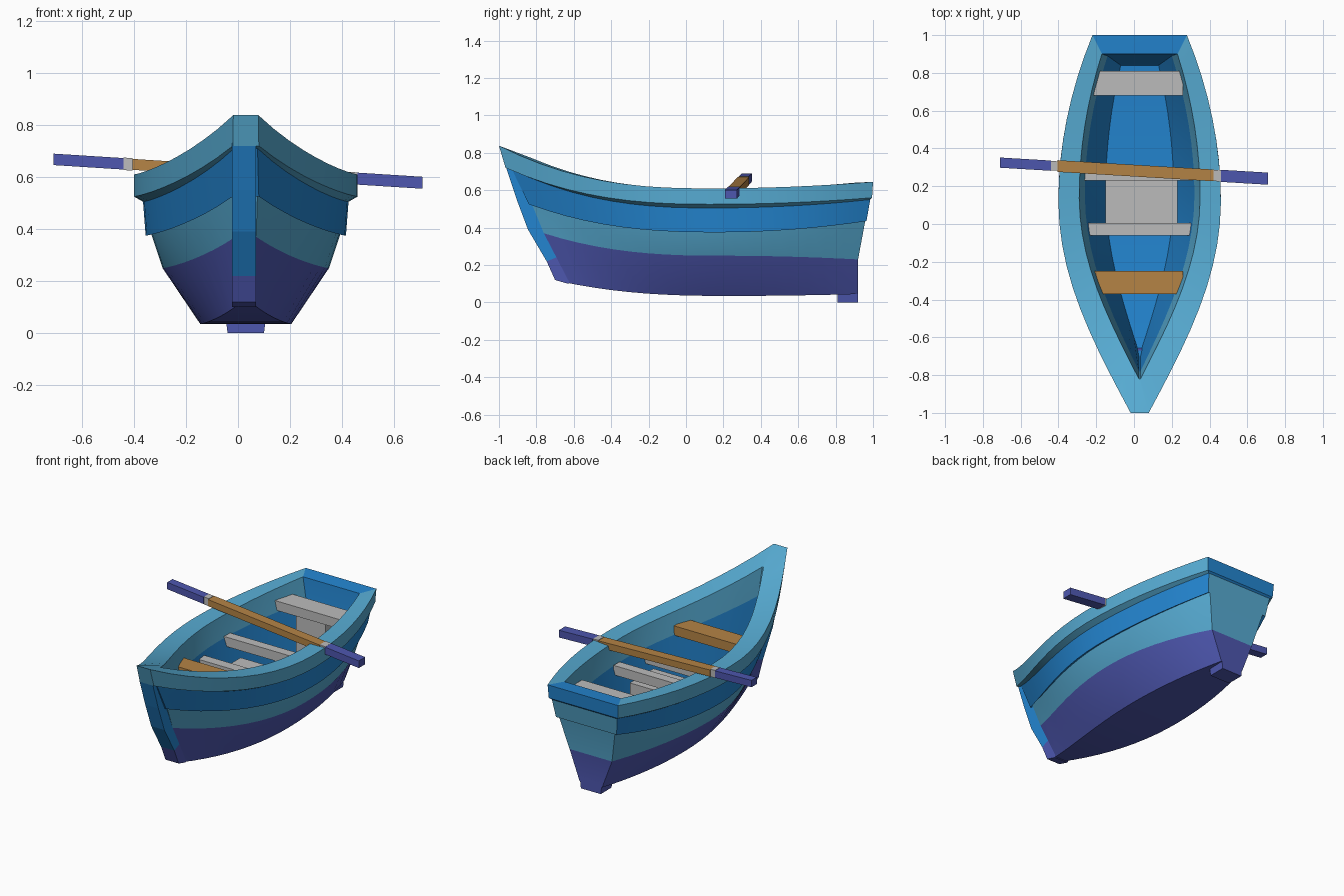
import bpy, bmesh, math
from mathutils import Vector

if "Cube" in bpy.data.objects:
    bpy.data.objects.remove(bpy.data.objects["Cube"], do_unlink=True)

CX = 0.03  # hull centreline


def make_material(name, rgb):
    m = bpy.data.materials.new(name)
    m.use_nodes = True
    m.diffuse_color = (*rgb, 1)
    m.node_tree.nodes["Principled BSDF"].inputs["Base Color"].default_value = (*rgb, 1)
    return m


PURPLE, TEAL, BLUE, WOOD, GREY = range(5)
MATS = [make_material("purple paint", (0.075, 0.095, 0.43)),
        make_material("pale teal paint", (0.095, 0.41, 0.65)),
        make_material("blue paint", (0.017, 0.235, 0.63)),
        make_material("orange wood", (0.46, 0.23, 0.06)),
        make_material("light grey", (0.5, 0.5, 0.5))]


def finish(name, bm):
    bmesh.ops.recalc_face_normals(bm, faces=bm.faces)
    me = bpy.data.meshes.new(name)
    bm.to_mesh(me)
    bm.free()
    for m in MATS:
        me.materials.append(m)
    ob = bpy.data.objects.new(name, me)
    bpy.context.collection.objects.link(ob)
    return ob


def prism(name, bottom, top, colour):
    """Solid between two matching four-corner loops."""
    bm = bmesh.new()
    a = [bm.verts.new(p) for p in bottom]
    b = [bm.verts.new(p) for p in top]
    bm.faces.new(a)
    bm.faces.new(b)
    for i in range(4):
        j = (i + 1) % 4
        bm.faces.new((a[i], a[j], b[j], b[i]))
    for f in bm.faces:
        f.material_index = colour
    return finish(name, bm)


def box(name, x0, x1, y0, y1, z0, z1, colour, taper=0.0):
    def loop(z, t):
        return [(x0 + t, y0, z), (x1 - t, y0, z), (x1 - t, y1, z), (x0 + t, y1, z)]
    return prism(name, loop(z0, taper), loop(z1, 0), colour)


# Hull: one ring per level, from the bottom edge over the rail to the floor
# bow y, stern y, half widths (bow, middle, stern), heights (bow, middle, stern)
LEVELS = [
    (-.66, .92, .03, .175, .08, .11, .035, .045),
    (-.76, .92, .04, .32, .15, .37, .25, .23),
    (-.83, .96, .045, .365, .20, .54, .385, .445),
    (-.84, .965, .05, .385, .215, .525, .375, .435),
    (-.93, .985, .045, .395, .23, .71, .505, .55),
    (-.965, .995, .05, .43, .245, .72, .525, .56),
    (-1, 1, .048, .43, .25, .838, .61, .645),
    (-.82, .9, .004, .32, .20, .77, .605, .64),
    (-.78, .89, .004, .29, .17, .6, .48, .5),
    (-.68, .84, .004, .18, .10, .22, .17, .2),
]
STRIPS = [PURPLE, TEAL, BLUE, BLUE, TEAL, TEAL, TEAL, TEAL, BLUE]
TRANSOM = [PURPLE, TEAL, TEAL, TEAL, BLUE, BLUE, BLUE, BLUE, BLUE]
N = 19
MID = 0.56


def station(level, u):
    yb, ys, wb, wm, ws, zb, zm, zs = level
    if u < MID:
        s = u / MID
        w = wb + (wm - wb) * math.sin(s * math.pi / 2)
        z = zm + (zb - zm) * (1 - s) ** 2.5
    else:
        s = (u - MID) / (1 - MID)
        w = wm + (ws - wm) * s * s
        z = zm + (zs - zm) * s * s
    return w, yb + (ys - yb) * u, z


bm = bmesh.new()
rings = []
for level in LEVELS:
    pts = [station(level, i / (N - 1)) for i in range(N)]
    ring = [bm.verts.new((CX + w, y, z)) for w, y, z in reversed(pts)]
    ring += [bm.verts.new((CX - w, y, z)) for w, y, z in pts]
    rings.append(ring)
total = 2 * N
for i, colour in enumerate(STRIPS):
    lo, hi = rings[i], rings[i + 1]
    for j in range(total):
        k = (j + 1) % total
        f = bm.faces.new((lo[j], lo[k], hi[k], hi[j]))
        f.material_index = TRANSOM[i] if j == total - 1 else colour
# Bottom and floor
for ring, colour in ((rings[0], PURPLE), (rings[-1], BLUE)):
    for j in range(N - 1):
        f = bm.faces.new((ring[j], ring[j + 1], ring[total - 2 - j], ring[total - 1 - j]))
        f.material_index = colour
hull = finish("hull", bm)
bpy.context.view_layer.objects.active = hull
hull.select_set(True)
bpy.ops.object.shade_smooth_by_angle(angle=math.radians(25))
hull.select_set(False)

# Stem post: outer and inner edge points, purple at the foot
STEM = [(-.63, .1, -.6, .12), (-.7, .12, -.64, .18), (-.745, .22, -.67, .25),
        (-.845, .39, -.76, .4), (-.905, .55, -.82, .55), (-.965, .73, -.9, .73)]
bm = bmesh.new()
rows = [[bm.verts.new((CX + x, y, z)) for x, y, z in
         ((-.053, a, b), (.04, a, b), (.04, c, d), (-.053, c, d))] for a, b, c, d in STEM]
bm.faces.new(rows[0])
bm.faces.new(rows[-1]).material_index = BLUE
for i in range(len(rows) - 1):
    for j in range(4):
        k = (j + 1) % 4
        f = bm.faces.new((rows[i][j], rows[i][k], rows[i + 1][k], rows[i + 1][j]))
        f.material_index = PURPLE if i < 2 else BLUE
finish("stem_post", bm)

# Skeg under the stern
box("skeg", CX - .08, CX + .08, .81, .92, 0, .08, PURPLE, taper=.01)

# Seats and supports
box("stern_seat", -.22, .26, .68, .81, .5, .56, GREY)
box("stern_seat_support", -.08, .13, .7, .78, .18, .5, GREY)
box("rear_middle_seat", -.28, .31, .23, .29, .43, .49, GREY)
box("front_middle_seat", -.25, .32, -.06, .005, .4, .46, GREY)
box("middle_chest", -.15, .23, 0, .24, .17, .38, GREY)
box("bow_seat", -.22, .26, -.37, -.25, .49, .55, WOOD)

# Oar laid across the rails, in coloured lengths
START, END = Vector((-.71, .325, .668)), Vector((.71, .24, .578))


def oar_part(name, x0, x1, half_y, half_z, colour):
    loops = []
    for x in (x0, x1):
        p = START.lerp(END, (x - START.x) / (END.x - START.x))
        loops.append([p + Vector((0, a * half_y, b * half_z))
                      for a, b in ((-1, -1), (1, -1), (1, 1), (-1, 1))])
    prism(name, loops[0], loops[1], colour)


oar_part("oar_right_blade", -.71, -.44, .027, .022, PURPLE)
oar_part("oar_right_collar", -.44, -.405, .025, .024, GREY)
oar_part("oar_shaft", -.405, .42, .031, .021, WOOD)
oar_part("oar_left_collar", .42, .46, .03, .024, GREY)
oar_part("oar_left_blade", .46, .71, .032, .023, PURPLE)
